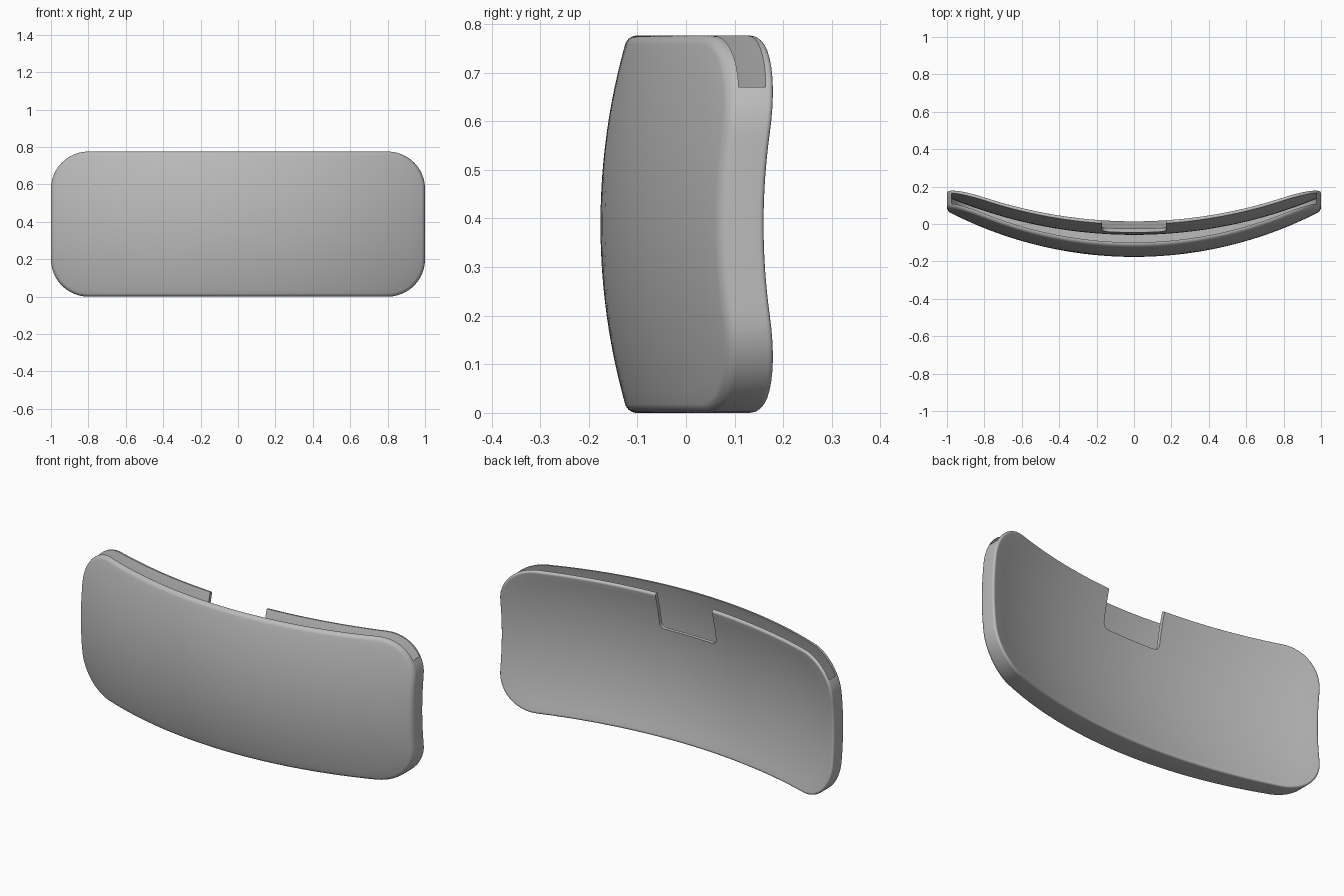
import bpy
import bmesh
from math import sin, cos, pi, radians, sqrt
from mathutils import Vector

HALF_WIDTH, HEIGHT, CORNER = 1.0, 0.776, 0.2
MID = HEIGHT / 2
WALL = 0.022
FILLET_FRONT, FILLET_BACK = 0.018, 0.015

old = bpy.data.objects.get("Cube")
if old:
    bpy.data.objects.remove(old, do_unlink=True)

grey = bpy.data.materials.new("plain grey")
grey.use_nodes = True
grey.diffuse_color = (0.5, 0.5, 0.5, 1)
grey.node_tree.nodes["Principled BSDF"].inputs["Base Color"].default_value = (0.5, 0.5, 0.5, 1)


def sag(d, radius):
    return radius - sqrt(radius * radius - d * d)


# Doubly curved front and back surfaces
def front(x, z):
    return -0.176 + sag(x, 2.16) + sag(z - MID, 1.375)


def back(x, z):
    return -0.038 + sag(x, 2.57) + sag(z - MID, 1.375)


def outline(hx, z0, z1, r_bottom, r_top, inset=0.0):
    """Rounded rectangle in x and z, with subdivided straight sides."""
    hx, z0, z1 = hx - inset, z0 + inset, z1 - inset
    rb, rt = r_bottom - inset, r_top - inset
    corners = [(hx - rb, z0 + rb, rb), (hx - rt, z1 - rt, rt),
               (rt - hx, z1 - rt, rt), (rb - hx, z0 + rb, rb)]
    arcs = []
    for i, (cx, cz, r) in enumerate(corners):
        angles = [(i - 1 + k / 12) * pi / 2 for k in range(13)]
        arcs.append([Vector((cx + r * cos(a), cz + r * sin(a))) for a in angles])
    points = []
    for i, arc in enumerate(arcs):
        start, end = arc[-1], arcs[(i + 1) % 4][0]
        n = 36 if i % 2 else 16
        points += arc + [start.lerp(end, k / n) for k in range(1, n)]
    return points


def slab(name, shape, y_front, y_back, fillet_front=0.0, fillet_back=0.0):
    """Closed slab between two surfaces, with optional rounded rims."""
    bm = bmesh.new()
    centre = Vector((0, (shape[1] + shape[2]) / 2))
    sides = []
    for surface, fillet, sign in ((y_front, fillet_front, 1), (y_back, fillet_back, -1)):
        inner = outline(*shape, fillet)
        loops = [([centre.lerp(p, k / 14) for p in inner], 0) for k in range(1, 15)]
        if fillet:
            for k in range(1, 8):
                a = k / 7 * pi / 2
                loops.append((outline(*shape, fillet * (1 - sin(a))), fillet * (1 - cos(a))))
        rings = [[bm.verts.new((p.x, surface(p.x, p.y) + sign * off, p.y)) for p in pts]
                 for pts, off in loops]
        hub = bm.verts.new((0, surface(0, centre.y), centre.y))
        sides.append((hub, rings))
    (hub_f, rings_f), (hub_b, rings_b) = sides
    loft = rings_f + rings_b[::-1]
    n = len(loft[0])
    for i in range(n):
        j = (i + 1) % n
        bm.faces.new((hub_f, loft[0][i], loft[0][j]))
        bm.faces.new((hub_b, loft[-1][j], loft[-1][i]))
        for a, b in zip(loft, loft[1:]):
            bm.faces.new((a[i], b[i], b[j], a[j]))
    bmesh.ops.recalc_face_normals(bm, faces=bm.faces)
    mesh = bpy.data.meshes.new(name)
    bm.to_mesh(mesh)
    bm.free()
    mesh.materials.append(grey)
    obj = bpy.data.objects.new(name, mesh)
    bpy.context.collection.objects.link(obj)
    return obj


# Outer body with rounded rims
body = slab("curved_sleeve", (HALF_WIDTH, 0.0, HEIGHT, CORNER, CORNER),
            front, back, FILLET_FRONT, FILLET_BACK)

# Hollow pocket that runs out through the top and upper corners
pocket = slab("pocket_cutter", (HALF_WIDTH - 0.024, 0.024, 0.9, CORNER - 0.024, 0.02),
              lambda x, z: front(x, z) + WALL, lambda x, z: back(x, z) - WALL + 0.002)

# Thumb notch in the back wall
notch = slab("notch_cutter", (0.17, 0.575, 0.9, 0.03, 0.02),
             lambda x, z: -0.085, lambda x, z: 0.15)

bpy.ops.object.select_all(action="DESELECT")
body.select_set(True)
bpy.context.view_layer.objects.active = body
for cutter in (pocket, notch):
    cutter.hide_render = True
    cut = body.modifiers.new(cutter.name, "BOOLEAN")
    cut.operation = "DIFFERENCE"
    cut.solver = "EXACT"
    cut.object = cutter
    bpy.ops.object.modifier_apply(modifier=cut.name)
    bpy.data.objects.remove(cutter, do_unlink=True)

bpy.ops.object.shade_smooth_by_angle(angle=radians(30))
